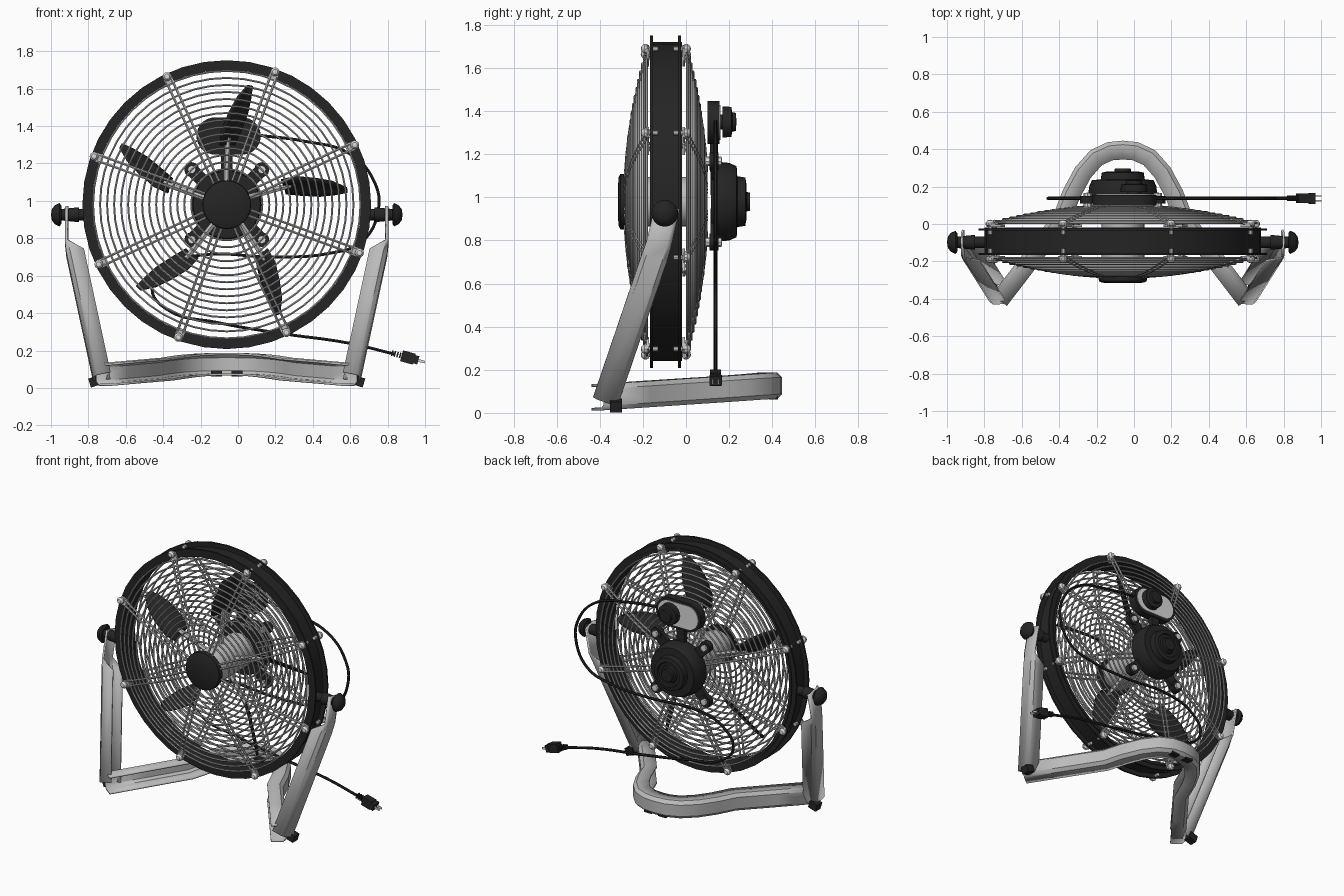
import bpy, bmesh, math
from mathutils import Vector, Matrix

if "Cube" in bpy.data.objects:
    bpy.data.objects.remove(bpy.data.objects["Cube"])

CX, CZ = -0.06, 0.98          # fan axis
X, Z = Vector((1, 0, 0)), Vector((0, 0, 1))
HUB = (0, 0, CZ)


def material(name, v):
    m = bpy.data.materials.new(name)
    m.use_nodes = True
    m.diffuse_color = (v, v, v, 1)
    m.node_tree.nodes["Principled BSDF"].inputs["Base Color"].default_value = (v, v, v, 1)
    return m


BLACK = material("black plastic", 0.018)
GREY = material("grey metal", 0.5)
LIGHT = material("light metal", 0.7)


def add(name, data, mat):
    ob = bpy.data.objects.new(name, data)
    ob.location.x = CX
    data.materials.append(mat)
    bpy.context.scene.collection.objects.link(ob)
    return ob


def finish(name, bm, mat):
    bmesh.ops.remove_doubles(bm, verts=bm.verts, dist=1e-5)
    bmesh.ops.recalc_face_normals(bm, faces=bm.faces)
    me = bpy.data.meshes.new(name)
    bm.to_mesh(me)
    bm.free()
    return add(name, me, mat)


def skin(bm, rows, closed=False, loop=False):
    """Bridge equal rows of points with quads."""
    vs = [[bm.verts.new(p) for p in row] for row in rows]
    n, k = len(vs), len(vs[0])
    for i in range(n if loop else n - 1):
        for j in range(k if closed else k - 1):
            a, b = vs[i], vs[(i + 1) % n]
            bm.faces.new((a[j], a[(j + 1) % k], b[(j + 1) % k], b[j]))


def lathe(name, prof, at, mat, axis="y", sign=1, seg=32, loop=False):
    """Turn (radius, height) points about the y or x axis."""
    rows = []
    for r, h in prof:
        ring = []
        for i in range(seg):
            a = math.tau * i / seg
            c, s = r * math.cos(a), r * math.sin(a)
            ring.append(Vector(at) + Vector((c, h, s) if axis == "y" else (h * sign, c, s)))
        rows.append(ring)
    bm = bmesh.new()
    skin(bm, rows, closed=True, loop=loop)
    return finish(name, bm, mat)


def box(name, at, size, mat, turn=0.0):
    bm = bmesh.new()
    m = Matrix.Translation(at) @ Matrix.Rotation(turn, 4, "Y") @ Matrix.Diagonal((*size, 1))
    bmesh.ops.create_cube(bm, size=1, matrix=m)
    return finish(name, bm, mat)


def wires(name, paths, radius, mat, cyclic=False, smooth=False):
    cu = bpy.data.curves.new(name, "CURVE")
    cu.dimensions = "3D"
    cu.bevel_depth, cu.bevel_resolution = radius, 1
    cu.use_fill_caps, cu.resolution_u = True, 6
    for path in paths:
        sp = cu.splines.new("BEZIER" if smooth else "POLY")
        pts = sp.bezier_points if smooth else sp.points
        pts.add(len(path) - 1)
        for p, co in zip(pts, path):
            p.co = co if smooth else (*co, 1)
            if smooth:
                p.handle_left_type = p.handle_right_type = "AUTO"
        sp.use_cyclic_u = cyclic
    return add(name, cu, mat)


def polar(r, deg, y, side=0.0):
    a = math.radians(deg)
    return Vector((r * math.cos(a) - side * math.sin(a), y, CZ + r * math.sin(a) + side * math.cos(a)))


# Drum with its two rims
lathe("drum", [(.74, -.165), (.74, -.018), (.72, -.018), (.72, -.165)], HUB, BLACK, seg=40, loop=True)
for y in (-.16, -.03):
    lathe("drum_rim", [(.772, y - .006), (.772, y + .006), (.72, y + .006), (.72, y - .006)],
          HUB, BLACK, seg=40, loop=True)

# Domed wire guards: rings and paired spokes
CLAMPS = [25 + 45 * k for k in range(8)]
for part, y0, bulge, inner in (("front", -.285, .11, .13), ("rear", .1, -.1, .16)):
    def dome(r):
        return y0 + bulge * (r / .74) ** 2
    radii = [.19 + .0375 * k for k in range(15)]
    wires(part + "_guard_rings", [[polar(r, d * 7.5, dome(r)) for d in range(48)] for r in radii],
          .006, GREY, cyclic=True)
    steps = [inner + (.75 - inner) * k / 6 for k in range(7)]
    wires(part + "_guard_spokes", [[polar(r, a, dome(r), s) for r in steps]
                                   for a in CLAMPS for s in (-.016, .016)], .007, GREY)
    # Rim clamps
    out = -1 if part == "front" else 1
    for a in CLAMPS:
        p = polar(.755, a, -.165 if out < 0 else -.022)
        ball = [(0, .045), (.014, .041), (.024, .028), (.024, .016), (.012, .008), (.012, -.035), (0, -.035)]
        lathe(part + "_clamp_bolt", [(r, h * out) for r, h in ball], p, LIGHT, seg=10)
        box(part + "_clamp_plate", polar(.735, a, p.y + .012 * out), (.06, .012, .05), GREY, -math.radians(a))

# Hub and front cap
lathe("front_cap", [(0, -.316), (.11, -.314), (.128, -.305), (.13, -.27), (0, -.27)], HUB, BLACK)
lathe("hub", [(0, -.27), (.1, -.27), (.115, -.2), (.115, .1), (0, .1)], HUB, GREY)

# Five swept, pitched blades on arms
PITCH = math.radians(52)
bm = bmesh.new()
arms = []
for k in range(5):
    rows = []
    for r, lead, chord in ((.32, 18, .13), (.4, 15, .17), (.5, 11, .16), (.58, 9, .12), (.65, 7, .045)):
        row = []
        for u in (-.5, -.25, 0, .25, .5):
            slide = u * chord * math.cos(PITCH) / r
            camber = .015 * (1 - 4 * u * u)
            row.append(polar(r, lead + 72 * k - math.degrees(slide),
                             -.095 + u * chord * math.sin(PITCH) + camber))
        rows.append(row)
    skin(bm, rows)
    arms.append([polar(.1, 20 + 72 * k, -.09), polar(.36, 17 + 72 * k, -.085)])
blades = finish("fan_blades", bm, BLACK)
blades.modifiers.new("thickness", "SOLIDIFY").thickness = .008
wires("blade_arms", arms, .016, GREY)

# Motor with four mounting ears
lathe("motor", [(0, .115), (.18, .115), (.185, .15), (.18, .2), (.165, .235), (.118, .238), (.112, .275),
                (.085, .28), (.08, .27), (.06, .27), (.055, .28), (.045, .282), (.042, .298), (0, .298)],
      HUB, BLACK)
for a in (45, 135, 225, 315):
    box("motor_ear", polar(.18, a, .128), (.2, .03, .07), BLACK, -math.radians(a))
    lathe("motor_ear_pad", [(0, .11), (.04, .11), (.04, .15), (0, .15)], polar(.265, a, 0), BLACK, seg=12)
    lathe("motor_ear_bolt", [(0, .09), (.022, .09), (.022, .165), (0, .168)], polar(.265, a, 0), LIGHT, seg=8)


# Speed switch: rounded box, face plate, knob
def capsule(name, at, half, radius, y0, y1, mat):
    outline = []
    for i in range(24):
        a = math.tau * (i + .5) / 24
        outline.append((math.copysign(half, math.cos(a)) + radius * math.cos(a), radius * math.sin(a)))
    bm = bmesh.new()
    rows = [[Vector((at[0] + x, y, at[1] + z)) for x, z in outline] for y in (y0, y1)]
    skin(bm, rows, closed=True)
    for row in rows:
        bm.faces.new([bm.verts.new(p) for p in row])
    finish(name, bm, mat)


capsule("switch_box", (.01, 1.347), .072, .1, .1, .155, BLACK)
capsule("switch_face", (.01, 1.347), .072, .082, .15, .16, LIGHT)
lathe("switch_knob", [(0, .155), (.035, .155), (.035, .17), (.072, .17), (.07, .21), (.045, .215),
                      (.042, .232), (0, .234)], (.06, 0, 1.35), BLACK, seg=20)
box("switch_bracket", (0, .13, 1.19), (.06, .035, .14), BLACK)

# Power cable and plug
ROUTE = [(.18, 1.35), (.41, 1.32), (.66, 1.25), (.79, 1.1), (.81, .95), (.72, .78), (.55, .72),
         (.25, .7), (-.14, .71), (-.32, .65), (-.4, .53), (-.32, .42), (-.05, .35), (.3, .29),
         (.65, .24), (.9, .18)]
wires("power_cable", [[(x, .137, z) for x, z in ROUTE]], .009, BLACK, smooth=True)
TILT = .27
for k in range(4):
    box("plug_strain_relief", (.885 + .014 * k, .137, .186 - .004 * k), (.008, .03, .03), BLACK, TILT)
box("plug_body", (.968, .137, .163), (.07, .05, .06), BLACK, TILT)
box("plug_nose", (1.012, .137, .151), (.025, .058, .045), BLACK, TILT)
for s in (-.013, .013):
    box("plug_prong", (1.04, .137 + s, .143), (.04, .006, .014), LIGHT, TILT)


# Stand: open channel bent into legs and a rear arch
def channel(name, path, out=None, half=.055):
    pts = [Vector(p[:3]) for p in path]
    rows = []
    for i, p in enumerate(pts):
        t = (pts[min(i + 1, len(pts) - 1)] - pts[max(i - 1, 0)]).normalized()
        side = out.cross(t).normalized() if out else Z
        o = t.cross(side).normalized()
        w, b = path[i][3], .018
        prof = [(-w, half), (-min(w, b), half), (0, half - b)]
        prof += [(d, -h) for d, h in reversed(prof)]
        rows.append([p + o * d + side * h for d, h in prof])
    bm = bmesh.new()
    skin(bm, rows)
    ob = finish(name, bm, GREY)
    mod = ob.modifiers.new("thickness", "SOLIDIFY")
    mod.thickness, mod.offset = .012, 0


ARCH = [(.695, -.38), (.53, -.165), (.365, .05), (.315, .18), (.25, .3), (.17, .39), (.08, .432), (0, .44)]
arch = ARCH + [(-x, y) for x, y in reversed(ARCH[:-1])]
channel("base_arch", [(x, y, .072 + .067 * (y + .38), .095) for x, y in arch])
for s in (1, -1):
    channel("leg", [(s * .86, -.085, .96, .008), (s * .86, -.127, .78, .008), (s * .852, -.15, .71, .09),
                    (s * .71, -.375, .05, .09)], out=X * s)
    lathe("pivot_knob", [(0, .72), (.03, .72), (.03, .79), (.04, .79), (.034, .85), (.03, .89), (.05, .885),
                         (.062, .895), (.05, .92), (.03, .935), (0, .94)],
          (0, -.098, .926), BLACK, axis="x", sign=s, seg=20)
    box("front_foot", (s * .705, -.325, .035), (.06, .055, .05), BLACK, s * .3)
    box("rear_foot", (s * .055, .405, .077), (.06, .045, .03), BLACK)

# Turn wires into meshes and smooth the soft edges
for ob in bpy.context.scene.objects:
    ob.select_set(ob.type in {"MESH", "CURVE"})
bpy.context.view_layer.objects.active = blades
for ob in [o for o in bpy.context.scene.objects if o.type == "CURVE"]:
    bpy.context.view_layer.objects.active = ob
    bpy.ops.object.select_all(action="DESELECT")
    ob.select_set(True)
    bpy.ops.object.convert(target="MESH")
for ob in bpy.context.scene.objects:
    ob.select_set(ob.type == "MESH")
bpy.context.view_layer.objects.active = blades
bpy.ops.object.shade_smooth_by_angle(angle=math.radians(35))
